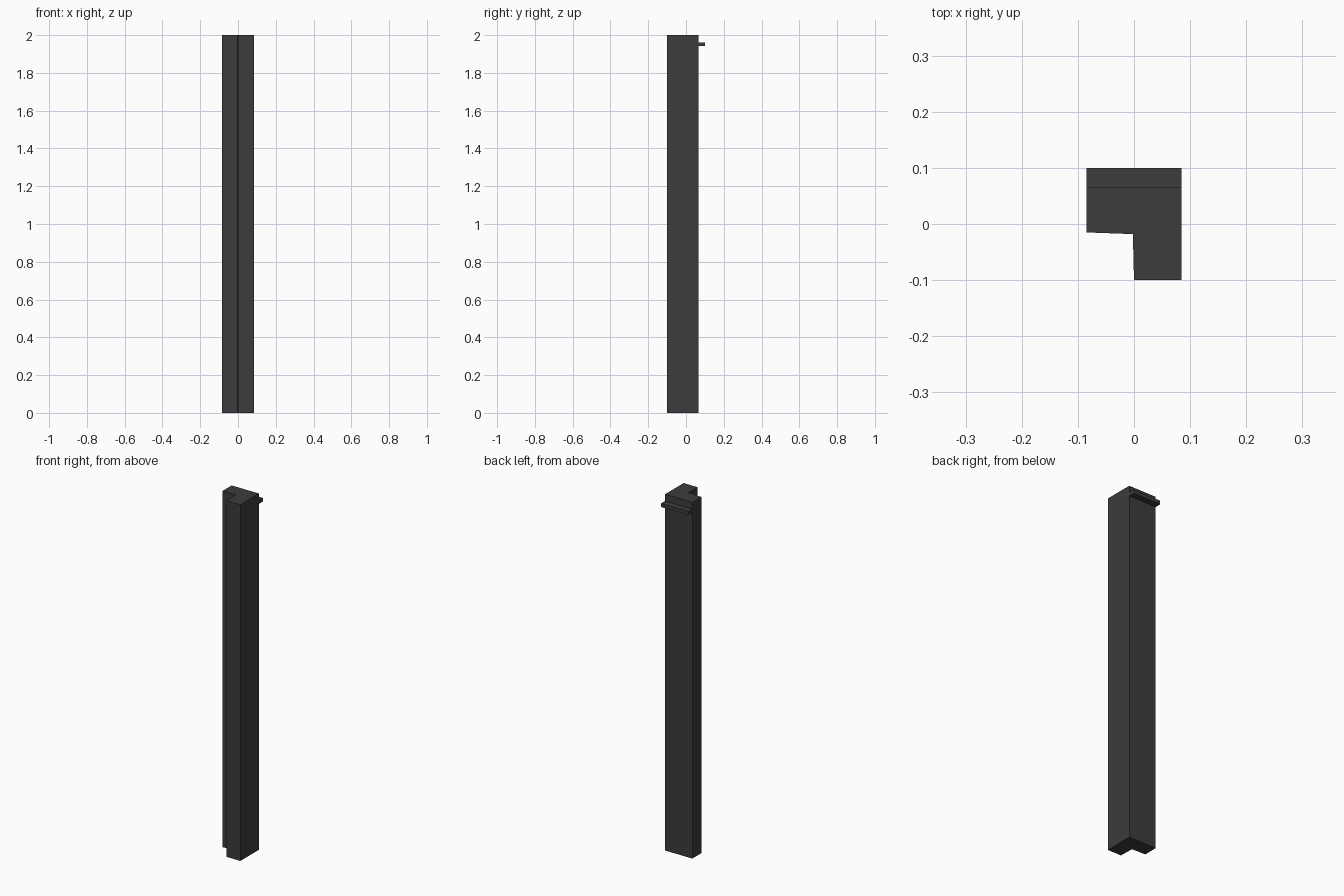
import bpy
import bmesh

cube = bpy.data.objects.get("Cube")
if cube:
    bpy.data.objects.remove(cube, do_unlink=True)

charcoal = bpy.data.materials.new("charcoal")
charcoal.use_nodes = True
colour = (0.045, 0.045, 0.045, 1)
charcoal.diffuse_color = colour
charcoal.node_tree.nodes["Principled BSDF"].inputs["Base Color"].default_value = colour


def prism(name, outline, bottom, top):
    """Extrude a closed xy outline from bottom to top."""
    bm = bmesh.new()
    base = bm.faces.new([bm.verts.new((x, y, bottom)) for x, y in outline])
    result = bmesh.ops.extrude_face_region(bm, geom=[base])
    raised = [v for v in result["geom"] if isinstance(v, bmesh.types.BMVert)]
    bmesh.ops.translate(bm, verts=raised, vec=(0, 0, top - bottom))
    bmesh.ops.recalc_face_normals(bm, faces=bm.faces)
    mesh = bpy.data.meshes.new(name)
    bm.to_mesh(mesh)
    bm.free()
    mesh.materials.append(charcoal)
    obj = bpy.data.objects.new(name, mesh)
    bpy.context.collection.objects.link(obj)
    return obj


HALF = 0.085    # half width
FRONT = -0.1
BACK = 0.065    # rear face of the post
REAR = 0.1      # rear edge of the ledge

# Tall post with an L-shaped section, notched at the front right
prism("corner_post", [(-HALF, BACK), (-HALF, -0.015), (-0.002, -0.018),
                      (0, FRONT), (HALF, FRONT), (HALF, BACK)], 0, 2)

# Thin ledge across the back near the top
prism("back_ledge", [(-HALF, BACK), (HALF, BACK), (HALF, REAR), (-HALF, REAR)],
      1.942, 1.962)
